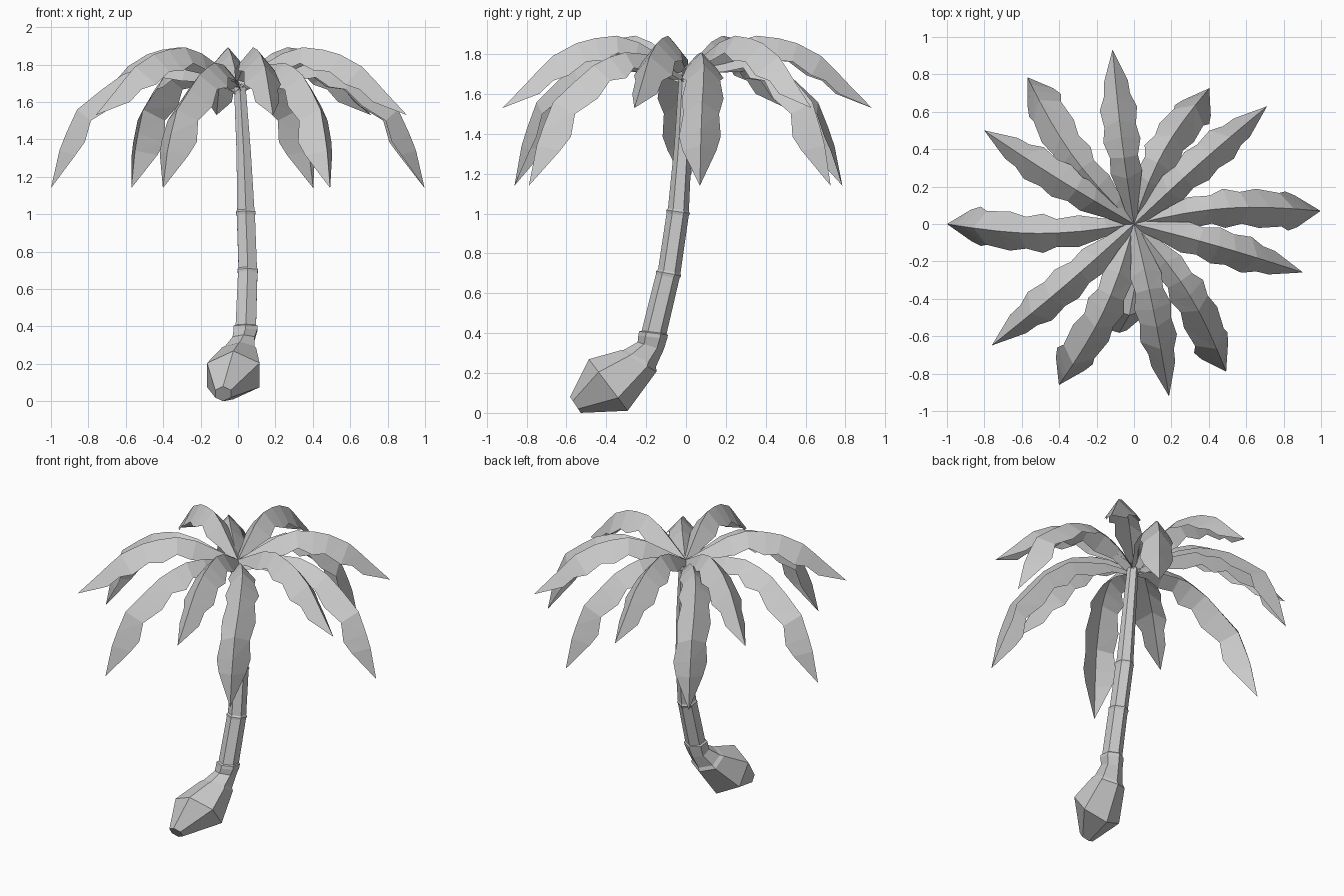
import bpy, bmesh, math
from mathutils import Vector, Matrix

if "Cube" in bpy.data.objects:
    bpy.data.objects.remove(bpy.data.objects["Cube"])


def finish(bm, name):
    me = bpy.data.meshes.new(name)
    bm.to_mesh(me)
    bm.free()
    ob = bpy.data.objects.new(name, me)
    bpy.context.collection.objects.link(ob)
    return ob


def ring_tube(name, rings, sides=6):
    """Loft rings given as (x, y, z, radius, tilt toward +y in degrees)."""
    bm = bmesh.new()
    loops = []
    for x, y, z, r, tilt in rings:
        rot = Matrix.Rotation(-math.radians(tilt), 3, 'X')
        loop = []
        for i in range(sides):
            a = math.tau * (i + 0.5) / sides
            loop.append(bm.verts.new(Vector((x, y, z)) + rot @ Vector((r * math.cos(a), r * math.sin(a), 0))))
        loops.append(loop)
    for a, b in zip(loops, loops[1:]):
        for i in range(sides):
            j = (i + 1) % sides
            bm.faces.new((a[i], a[j], b[j], b[i]))
    bm.faces.new(loops[0][::-1])
    bm.faces.new(loops[-1])
    return finish(bm, name)


# Trunk: swollen root, bent neck and lipped segments
trunk = [
    (-0.08, -0.555, 0.04, 0.048, 56),
    (-0.025, -0.39, 0.14, 0.162, 53),
    (0.005, -0.24, 0.26, 0.106, 30),
    (0.01, -0.23, 0.275, 0.09, 28),
    (0.03, -0.178, 0.335, 0.068, 18),
    (0.04, -0.167, 0.38, 0.073, 7),
    (0.04, -0.163, 0.40, 0.073, 7),
    (0.042, -0.16, 0.405, 0.063, 7),
    (0.052, -0.092, 0.685, 0.060, 12),
    (0.052, -0.087, 0.70, 0.064, 10),
    (0.052, -0.084, 0.71, 0.057, 10),
    (0.042, -0.042, 0.995, 0.056, 8),
    (0.042, -0.040, 1.01, 0.060, 8),
    (0.042, -0.038, 1.02, 0.053, 8),
    (0.03, -0.015, 1.34, 0.044, 4),
    (0.01, 0.0, 1.68, 0.036, 2),
]
ring_tube("trunk", trunk)


def frond(name, angle, length, ridge, widths, bow, droop):
    """Folded leaf: raised midrib with two serrated wings."""
    bm = bmesh.new()
    a = math.radians(angle)
    out = Vector((math.cos(a), math.sin(a), 0))
    side = Vector((-math.sin(a), math.cos(a), 0))
    up = Vector((0, 0, 1))
    n = len(ridge)
    rows = []
    for i, ((r, z), w) in enumerate(zip(ridge, widths)):
        p0, p1 = ridge[max(i - 1, 0)], ridge[min(i + 1, n - 1)]
        tan = (out * (p1[0] - p0[0]) + up * (p1[1] - p0[1])).normalized()
        down = tan.cross(side)
        if down.z > 0:
            down = -down
        mid = out * r * length + up * z + side * bow * math.sin(math.pi * r)
        m = bm.verts.new(mid)
        if i == n - 1:
            rows.append((m, m, m))
            continue
        low = down * w * droop
        rows.append((bm.verts.new(mid + side * w + low), m,
                     bm.verts.new(mid - side * w + low)))
    for (l0, m0, r0), (l1, m1, r1) in zip(rows, rows[1:]):
        if l1 is m1:
            bm.faces.new((l0, m0, m1))
            bm.faces.new((m0, r0, m1))
        else:
            for f in ((l0, m0, m1), (l0, m1, l1), (m0, r0, m1), (r0, r1, m1)):
                bm.faces.new(f)
    bmesh.ops.recalc_face_normals(bm, faces=bm.faces)
    return finish(bm, name)


# Leaf midribs as (reach, height) and half widths along them
low_ridge = [(-0.03, 1.66), (0.14, 1.755), (0.28, 1.80), (0.42, 1.81), (0.52, 1.785),
             (0.62, 1.745), (0.73, 1.665), (0.86, 1.56), (0.92, 1.43), (0.955, 1.34), (1.0, 1.14)]
low_width = [0.02, 0.05, 0.085, 0.075, 0.105, 0.085, 0.105, 0.09, 0.105, 0.085, 0]
high_ridge = [(-0.03, 1.70), (0.13, 1.79), (0.26, 1.86), (0.38, 1.893), (0.50, 1.88),
              (0.60, 1.855), (0.73, 1.79), (0.80, 1.725), (0.87, 1.655), (1.0, 1.53)]
high_width = [0.02, 0.05, 0.085, 0.075, 0.10, 0.085, 0.10, 0.07, 0.065, 0]

low_leaves = [(4, 1.0), (61, 0.83), (126, 0.97), (180, 1.0), (245, 0.95), (302, 0.93)]
high_leaves = [(41.5, 0.95), (97, 0.94), (148, 0.945), (220.5, 1.0), (281.5, 0.94), (344, 0.94)]
for k, (ang, ln) in enumerate(low_leaves):
    frond(f"drooping_leaf_{k + 1}", ang, ln, low_ridge, low_width, 0.05, 1.05)
for k, (ang, ln) in enumerate(high_leaves):
    frond(f"upper_leaf_{k + 1}", ang, ln, high_ridge, high_width, 0.01, 1.15)
